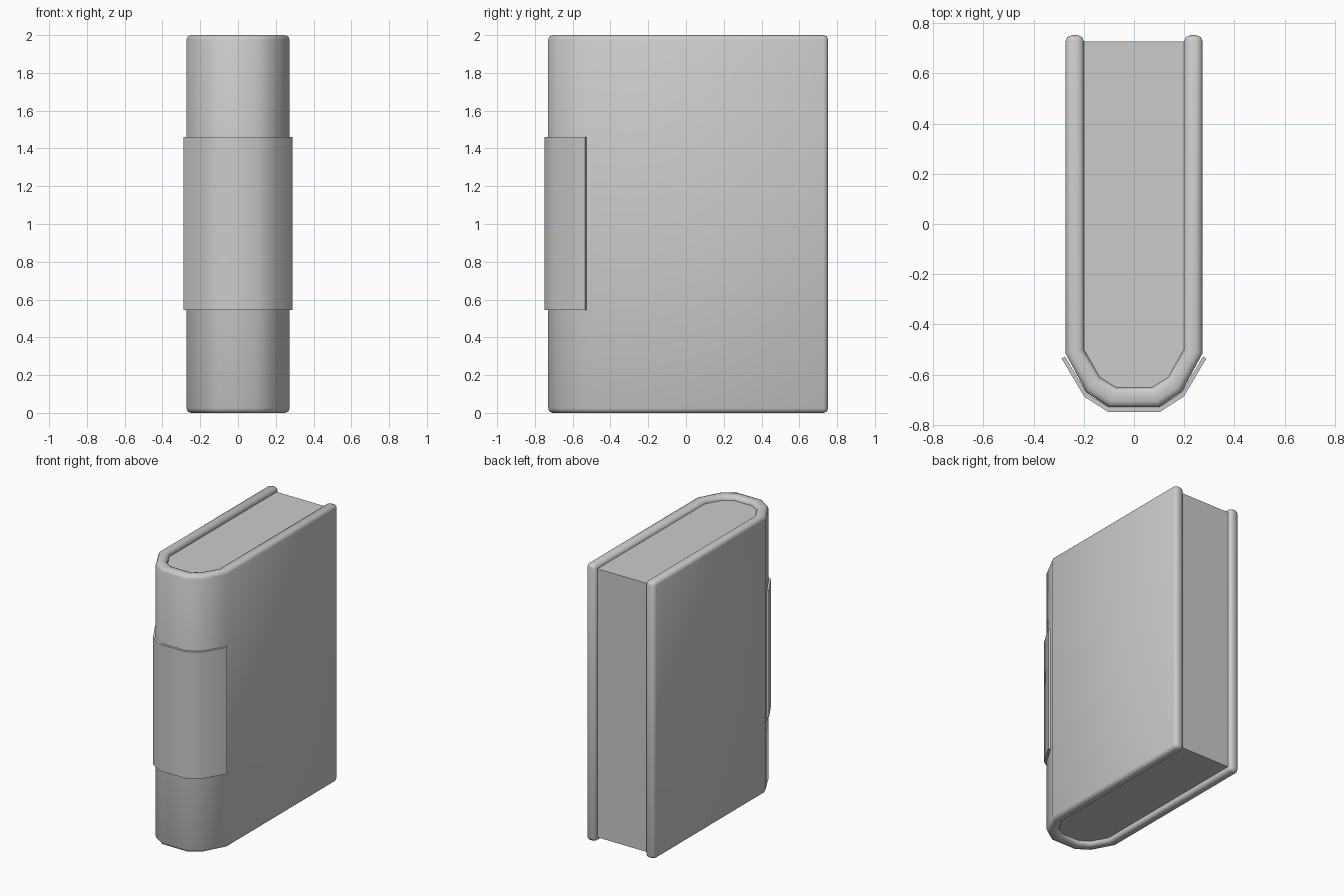
import bpy, bmesh, math

cube = bpy.data.objects.get("Cube")
if cube:
    bpy.data.objects.remove(cube, do_unlink=True)

grey = bpy.data.materials.new("plain grey")
grey.use_nodes = True
colour = (0.6, 0.6, 0.6, 1)
grey.diffuse_color = colour
grey.node_tree.nodes["Principled BSDF"].inputs["Base Color"].default_value = colour


def mirrored(half):
    """Right half of an outline, back to front, completed with its mirror."""
    return half + [(-x, y) for x, y in reversed(half)]


def finish(bm, name, bevel=0):
    bmesh.ops.recalc_face_normals(bm, faces=bm.faces)
    mesh = bpy.data.meshes.new(name)
    bm.to_mesh(mesh)
    bm.free()
    mesh.materials.append(grey)
    ob = bpy.data.objects.new(name, mesh)
    bpy.context.collection.objects.link(ob)
    bpy.ops.object.select_all(action="DESELECT")
    ob.select_set(True)
    bpy.context.view_layer.objects.active = ob
    if bevel:
        mod = ob.modifiers.new("rounded_rim", "BEVEL")
        mod.width = bevel
        mod.segments = 2
        mod.limit_method = "ANGLE"
        mod.angle_limit = math.radians(60)
        bpy.ops.object.modifier_apply(modifier=mod.name)
    bpy.ops.object.shade_smooth_by_angle(angle=math.radians(50))
    return ob


def extrude_up(bm, height):
    geom = bmesh.ops.extrude_face_region(bm, geom=bm.faces[:])["geom"]
    verts = [g for g in geom if isinstance(g, bmesh.types.BMVert)]
    bmesh.ops.translate(bm, verts=verts, vec=(0, 0, height))


def wrap(name, outer, inner, bottom, top, bevel=0):
    """A U-shaped wall between two outlines."""
    bm = bmesh.new()
    rows = [[bm.verts.new((x, y, bottom)) for x, y in mirrored(line)]
            for line in (outer, inner)]
    a, b = rows
    for i in range(len(a) - 1):
        bm.faces.new((a[i], a[i + 1], b[i + 1], b[i]))
    extrude_up(bm, top - bottom)
    return finish(bm, name, bevel)


# Cover boards and spine in one wrap
cover_outer = [(0.273, 0.752), (0.273, -0.515), (0.19, -0.67), (0.1, -0.73)]
cover_inner = [(0.2, 0.752), (0.2, -0.5), (0.137, -0.61), (0.07, -0.652)]
wrap("cover", cover_outer, cover_inner, 0, 2, bevel=0.024)

# Page block, slightly recessed at top, bottom and fore edge
pages = [(0.199, 0.727), (0.199, -0.5), (0.137, -0.61), (0.07, -0.652)]
bm = bmesh.new()
bm.faces.new([bm.verts.new((x, y, 0.03)) for x, y in mirrored(pages)])
extrude_up(bm, 1.94)
finish(bm, "pages")

# Label band around the spine
band_outer = [(0.288, -0.536), (0.198, -0.688), (0.104, -0.748)]
band_inner = [(0.275, -0.528), (0.188, -0.675), (0.098, -0.732)]
wrap("spine_band", band_outer, band_inner, 0.545, 1.46)
